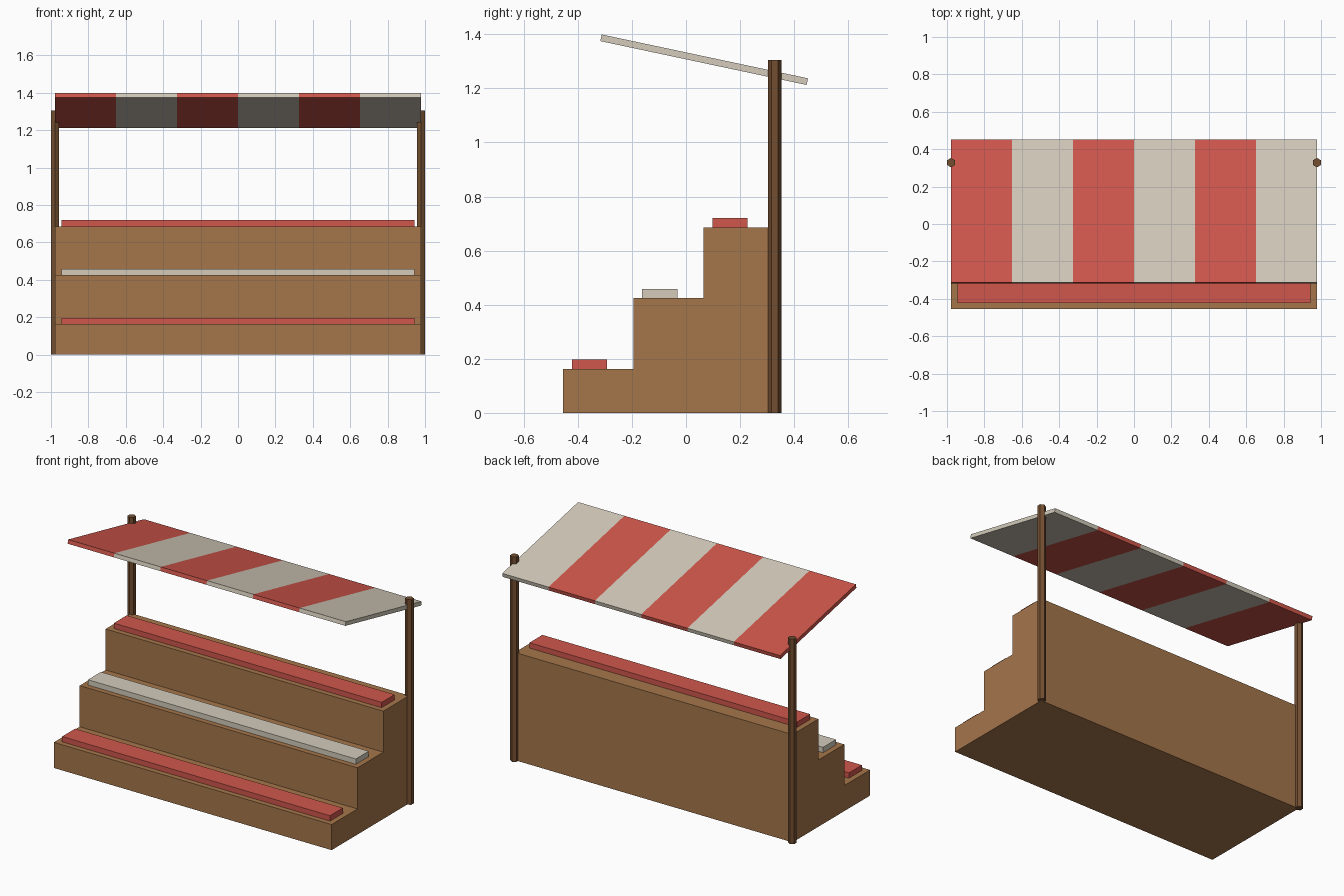
import bpy, bmesh, math
from mathutils import Matrix, Vector

cube = bpy.data.objects.get("Cube")
if cube:
    bpy.data.objects.remove(cube, do_unlink=True)


def material(name, rgb):
    """Flat material from an sRGB 0-255 colour."""
    def lin(c):
        c /= 255
        return c / 12.92 if c <= 0.04045 else ((c + 0.055) / 1.055) ** 2.4
    col = tuple(lin(c) for c in rgb) + (1.0,)
    mat = bpy.data.materials.new(name)
    mat.use_nodes = True
    mat.diffuse_color = col
    bsdf = next(n for n in mat.node_tree.nodes if n.type == 'BSDF_PRINCIPLED')
    bsdf.inputs["Base Color"].default_value = col
    return mat


WOOD = material("light_wood", (165, 118, 75))
DARK = material("dark_wood", (116, 79, 49))
RED = material("red_cloth", (208, 87, 76))
CREAM = material("cream_cloth", (211, 203, 187))


def add_object(name, bm, *mats):
    bmesh.ops.recalc_face_normals(bm, faces=bm.faces)
    mesh = bpy.data.meshes.new(name)
    bm.to_mesh(mesh)
    bm.free()
    for m in mats:
        mesh.materials.append(m)
    obj = bpy.data.objects.new(name, mesh)
    bpy.context.scene.collection.objects.link(obj)
    return obj


def box(size):
    bm = bmesh.new()
    bmesh.ops.create_cube(bm, size=1)
    bmesh.ops.scale(bm, vec=size, verts=bm.verts)
    return bm


HALF = 0.978       # half width of the stand
FRONT = -0.455     # front of the lowest step
STEP = 0.26        # tread depth
LEVELS = (0.163, 0.425, 0.686)
BACK = FRONT + 3 * STEP

# Stepped body: side profile extruded across the width
profile = [(FRONT, 0)]
for i, z in enumerate(LEVELS):
    profile += [(FRONT + i * STEP, z), (FRONT + (i + 1) * STEP, z)]
profile.append((BACK, 0))
bm = bmesh.new()
side = bm.faces.new([bm.verts.new((-HALF, y, z)) for y, z in profile])
ext = bmesh.ops.extrude_face_region(bm, geom=[side])
moved = [g for g in ext["geom"] if isinstance(g, bmesh.types.BMVert)]
bmesh.ops.translate(bm, vec=(2 * HALF, 0, 0), verts=moved)
add_object("stepped_body", bm, WOOD)

# Seat pads, one per step
PAD = 0.034
names = ("lower_seat", "middle_seat", "upper_seat")
for i, (name, z) in enumerate(zip(names, LEVELS)):
    seat = add_object(name, box((1.886, 0.13, PAD)), CREAM if i == 1 else RED)
    seat.location = (0, FRONT + i * STEP + 0.098, z + PAD / 2)

# Hexagonal posts at the back corners
HEIGHT = 1.305
for name, sx in (("left_post", 1), ("right_post", -1)):
    bm = bmesh.new()
    turn = Matrix.Rotation(math.radians(30), 4, 'Z')
    bmesh.ops.create_cone(bm, cap_ends=True, segments=6, radius1=0.025,
                          radius2=0.025, depth=HEIGHT)
    # corners point forward and back
    if max(v.co.x for v in bm.verts) > 0.024:
        bmesh.ops.transform(bm, matrix=turn, verts=bm.verts)
    post = add_object(name, bm, DARK)
    post.location = (sx * HALF, 0.328, HEIGHT / 2)

# Sloping canopy cut into six stripes of alternating colour
STRIPES = 6
width = 2 * HALF / STRIPES
bm = box((2 * HALF, 0.78, 0.025))
for i in range(1, STRIPES):
    bmesh.ops.bisect_plane(bm, geom=bm.verts[:] + bm.edges[:] + bm.faces[:],
                           plane_co=(-HALF + i * width, 0, 0),
                           plane_no=Vector((1, 0, 0)))
for f in bm.faces:
    x = f.calc_center_median().x
    stripe = min(STRIPES - 1, max(0, int((x + HALF) / width)))
    f.material_index = stripe % 2
canopy = add_object("striped_canopy", bm, RED, CREAM)
canopy.location = (0, 0.067, 1.306)
canopy.rotation_euler.x = math.radians(-12)
